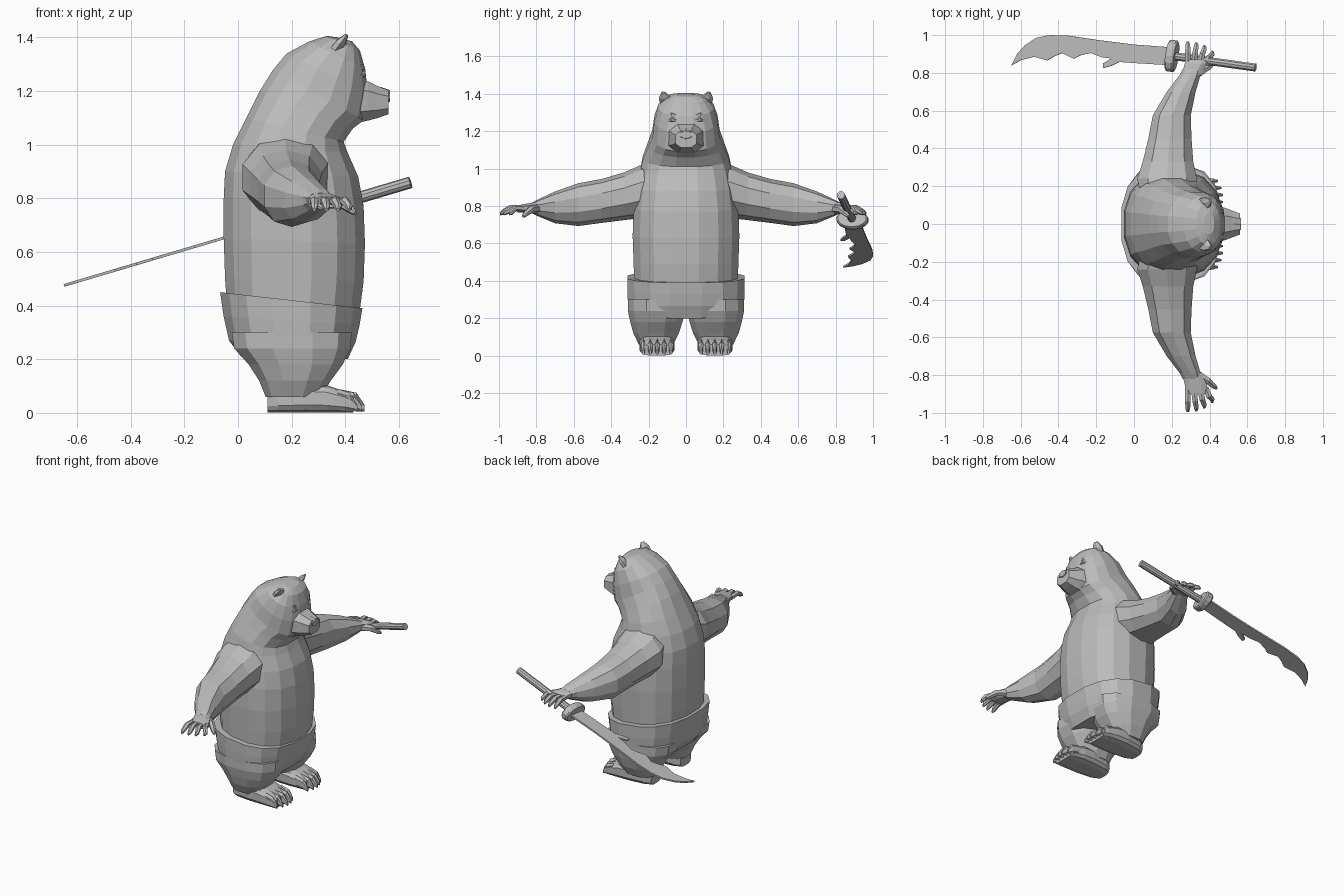
import bpy, bmesh, math
from mathutils import Vector as V

grey = bpy.data.materials.new("plain grey")
grey.diffuse_color = (0.5, 0.5, 0.5, 1)


def finish(name, bm):
    bmesh.ops.recalc_face_normals(bm, faces=bm.faces)
    me = bpy.data.meshes.new(name)
    bm.to_mesh(me)
    bm.free()
    me.materials.append(grey)
    ob = bpy.data.objects.new(name, me)
    bpy.context.collection.objects.link(ob)
    return ob


def loft(name, sections, n=12, e=2.0, side=1):
    """Skin superellipse rings given as (centre, u, v); side=-1 mirrors in y."""
    bm = bmesh.new()
    rings = []
    for c, u, v in sections:
        ring = []
        for i in range(n):
            a = 2 * math.pi * (i + 0.5) / n
            ca, sa = math.cos(a), math.sin(a)
            p = c + u * math.copysign(abs(ca) ** (2 / e), ca) + v * math.copysign(abs(sa) ** (2 / e), sa)
            ring.append(bm.verts.new((p.x, p.y * side, p.z)))
        rings.append(ring)
    for a, b in zip(rings, rings[1:]):
        for i in range(n):
            j = (i + 1) % n
            bm.faces.new((a[i], a[j], b[j], b[i]))
    bm.faces.new(rings[0])
    bm.faces.new(rings[-1])
    return finish(name, bm)


def hunched(rows):
    """Rings from back point to front point with a half width."""
    return [(V(((bx + fx) / 2, 0, (bz + fz) / 2)), V(((fx - bx) / 2, 0, (fz - bz) / 2)) * 1.01, V((0, w, 0)))
            for bx, bz, fx, fz, w in rows]


def slices(axis, rows):
    """Rings square to an axis: (position, min a, max a, min b, max b)."""
    out = []
    others = [k for k in range(3) if k != axis]
    for t, a0, a1, b0, b1 in rows:
        c, u, v = V(), V(), V()
        c[axis] = t
        c[others[0]], c[others[1]] = (a0 + a1) / 2, (b0 + b1) / 2
        u[others[0]], v[others[1]] = (a1 - a0) / 2, (b1 - b0) / 2
        out.append((c, u, v))
    return out


def tube(name, pts, radii, n=6, side=1, flat=1.0):
    pts = [V(p) for p in pts]
    d = (pts[-1] - pts[0]).normalized()
    u = d.cross(V((0, 0, 1))).normalized()
    v = d.cross(u)
    return loft(name, [(p, u * r, v * r * flat) for p, r in zip(pts, radii)], n, 2, side)


# Torso and hunched head in one skin
loft("torso_and_head", hunched([
    (-.04, .36, .45, .34, .28), (-.05, .50, .47, .49, .285), (-.055, .65, .475, .63, .29),
    (-.055, .80, .47, .77, .285), (-.05, .90, .45, .88, .27), (-.02, 1.0, .41, .97, .25),
    (.03, 1.1, .395, 1.01, .235), (.08, 1.2, .43, 1.06, .205), (.13, 1.28, .47, 1.09, .183),
    (.18, 1.34, .485, 1.19, .172), (.265, 1.385, .475, 1.28, .15), (.33, 1.405, .455, 1.35, .11),
    (.37, 1.40, .425, 1.385, .055)]), 16, 2.3)

# Snout, nose and chin
loft("snout", slices(0, [(.42, -.11, .11, 1.07, 1.26), (.485, -.09, .09, 1.085, 1.24),
                         (.52, -.075, .075, 1.095, 1.222), (.56, -.06, .06, 1.11, 1.205)]), 8, 2.6)
loft("nose", slices(0, [(.53, -.045, .045, 1.15, 1.215), (.567, -.036, .036, 1.16, 1.203)]), 6)

# Shorts waist
loft("shorts", hunched([
    (-.068, .45, .465, .39, .318), (-.055, .36, .455, .33, .318),
    (-.035, .27, .44, .265, .315), (.01, .21, .41, .2, .29)]), 16, 2.5)

for s, label in ((-1, "right"), (1, "left")):
    # Legs of the shorts
    loft(label + "_leg", slices(2, [
        (.30, -.03, .43, 0, .315), (.24, -.02, .425, .0, .315), (.18, .035, .395, .015, .302),
        (.12, .075, .35, .035, .285), (.06, .10, .31, .065, .255)]), 12, 2.5, s)

    # Foot and claws
    loft(label + "_foot", slices(0, [
        (.11, .10, .21, 0, .09), (.15, .075, .235, 0, .10), (.25, .062, .25, 0, .11),
        (.33, .06, .25, 0, .105), (.40, .07, .245, 0, .08), (.43, .075, .24, 0, .06)]), 12, 3.5, s)
    for i in range(5):
        y = .08 + i * .037
        x = (.455, .47, .472, .462, .445)[i]
        loft(f"{label}_toe_{i + 1}", slices(0, [
            (.37, y - .014, y + .014, .02, .09), (x - .03, y - .014, y + .014, .012, .075),
            (x, y - .006, y + .006, .004, .03)]), 6, 2.5, s)

    # Arm with loose hanging sleeve
    loft(label + "_arm", slices(1, [
        (.15, .03, .35, .75, 1.05), (.24, .01, .34, .735, 1.02), (.33, .04, .32, .725, .98),
        (.45, .07, .31, .71, .945), (.575, .095, .305, .693, .922), (.70, .17, .33, .708, .878),
        (.79, .24, .355, .745, .836), (.82, .255, .36, .76, .82)]), 10, 2.2, s)

    # Hand, fingers and thumb
    k = -.03 if s > 0 else 0
    loft(label + "_palm", slices(1, [
        (.79, .25, .355, .765, .825), (.85, .265, .39, .765, .815),
        (.90 + k, .272, .395, .765, .805)]), 8, 2.4, s)
    for i, (x0, x1, y1) in enumerate([(.285, .285, .994), (.317, .33, .99), (.35, .373, .975), (.38, .415, .945)]):
        tube(f"{label}_finger_{i + 1}",
             [(x0, .87 + k, .787), ((x0 + x1) / 2, (.88 + y1) / 2 + k, .79), (x1, y1 - .015 + k, .768), (x1, y1 + k, .757)],
             [.018, .017, .014, .007], 6, s)
    tube(label + "_thumb", [(.34, .80, .785), (.39, .83, .78), (.425, .86, .755), (.438, .872, .745)],
         [.025, .02, .015, .007], 6, s)

    # Ear
    tube(label + "_ear", [(.35, .10, 1.335), (.385, .115, 1.382), (.405, .122, 1.408)],
         [.038, .034, .012], 6, s, .55)

    # Brow and eye
    tube(label + "_brow", [(.462, .035, 1.277), (.458, .075, 1.288), (.435, .115, 1.28)],
         [.008, .014, .007], 5, s)
    tube(label + "_eye", [(.472, .045, 1.257), (.465, .075, 1.262), (.45, .105, 1.255)],
         [.003, .013, .003], 6, s)


# Sword axis: slopes down and outward toward the tip
def axis(x):
    return V((x, .89 - .14 * (x - .2), .475 + .297 * (x + .65)))


tube("sword_handle", [axis(.643), axis(.42), axis(.19)], [.022, .022, .022], 10)
gu, gv = V((.012, .085, 0)), V((-.015, 0, .05))
loft("sword_guard", [(axis(x), gu * f, gv * f) for x, f in
                     ((.178, .9), (.186, 1), (.215, 1), (.223, .9))], 14)

# Jagged curved blade, a thin tilted plate
outline = [(.20, .935), (.0, .95), (-.2, .975), (-.35, .997), (-.45, 1.0), (-.52, .985), (-.58, .945),
           (-.62, .90), (-.65, .84), (-.60, .868), (-.53, .885), (-.46, .866), (-.42, .89), (-.38, .905),
           (-.32, .875), (-.28, .895), (-.23, .905), (-.17, .882), (-.12, .876), (-.165, .85),
           (-.165, .825), (-.12, .838), (-.08, .858), (.0, .852), (.20, .84)]
bm = bmesh.new()
face = bm.faces.new([bm.verts.new((x, y, axis(x).z + .005)) for x, y in outline])
ext = bmesh.ops.extrude_face_region(bm, geom=[face])
bmesh.ops.translate(bm, vec=(.003, 0, -.010),
                    verts=[g for g in ext["geom"] if isinstance(g, bmesh.types.BMVert)])
if face.is_valid and len(face.link_loops if hasattr(face, "link_loops") else face.loops) and \
        all(len(e.link_faces) > 2 for e in face.edges):
    bm.faces.remove(face)
bmesh.ops.triangulate(bm, faces=[f for f in bm.faces if len(f.verts) > 4])
finish("sword_blade", bm)
